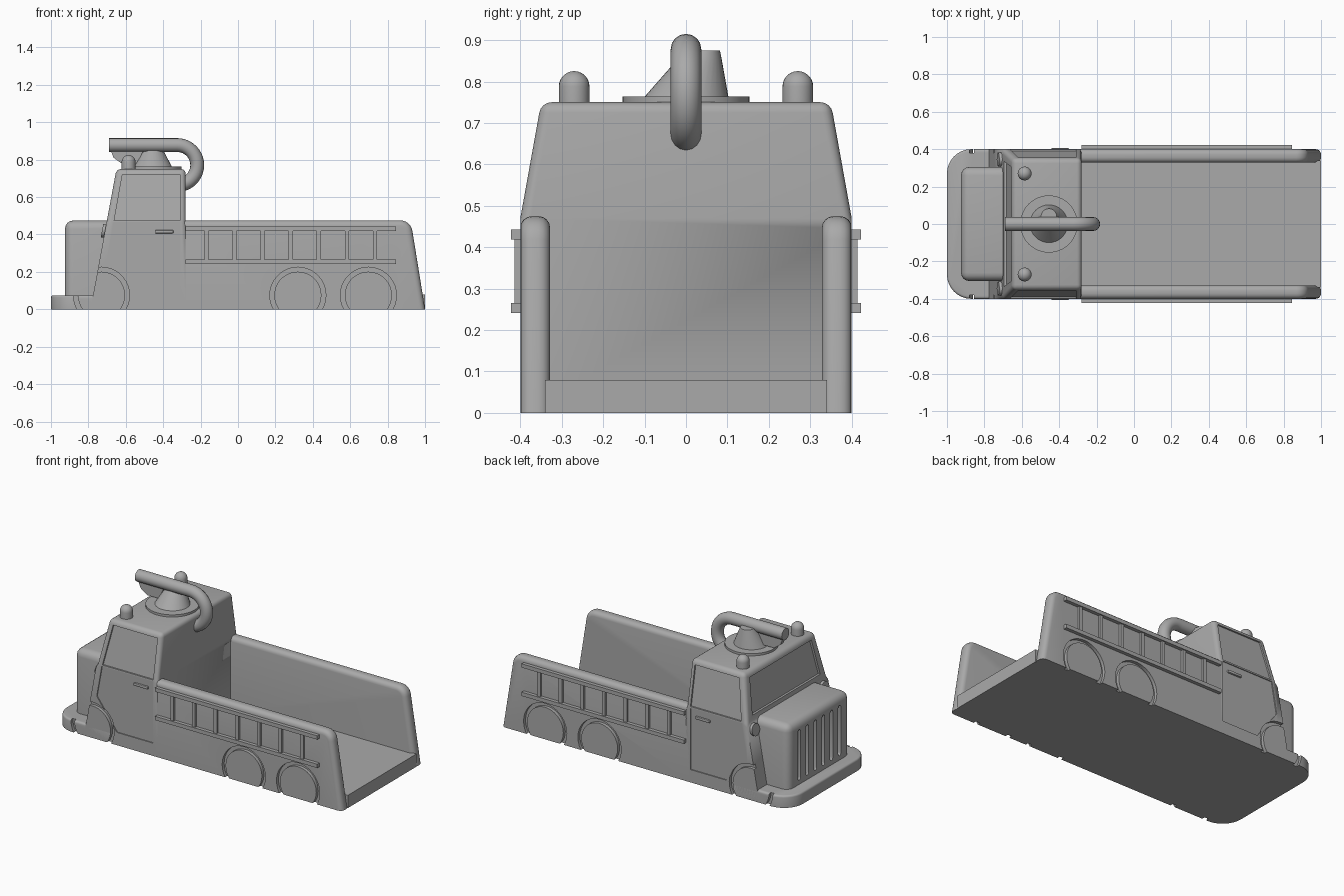
import bpy, bmesh, math

if "Cube" in bpy.data.objects:
    bpy.data.objects.remove(bpy.data.objects["Cube"])

GREY = bpy.data.materials.new("plain_grey")
GREY.use_nodes = True
GREY.diffuse_color = (0.4, 0.4, 0.4, 1)
GREY.node_tree.nodes["Principled BSDF"].inputs["Base Color"].default_value = (0.4, 0.4, 0.4, 1)


def loft(name, rings, bevel=0, segments=4, pick=lambda a, b: True):
    """Skin equal-length rings of points; round the edges that pick accepts."""
    bm = bmesh.new()
    loops = [[bm.verts.new(p) for p in ring] for ring in rings]
    n = len(loops[0])
    for low, high in zip(loops, loops[1:]):
        for i in range(n):
            j = (i + 1) % n
            bm.faces.new((low[i], low[j], high[j], high[i]))
    bm.faces.new(loops[0][::-1])
    bm.faces.new(loops[-1])
    bmesh.ops.recalc_face_normals(bm, faces=bm.faces[:])
    if bevel:
        edges = [e for e in bm.edges if pick(e.verts[0].co, e.verts[1].co)]
        bmesh.ops.bevel(bm, geom=edges, offset=bevel, segments=segments,
                        profile=0.5, affect='EDGES', clamp_overlap=True)
    mesh = bpy.data.meshes.new(name)
    bm.to_mesh(mesh)
    bm.free()
    ob = bpy.data.objects.new(name, mesh)
    bpy.context.collection.objects.link(ob)
    mesh.materials.append(GREY)
    return ob


def prism_y(name, xz, y0, y1, **kw):
    return loft(name, [[(x, y, z) for x, z in xz] for y in (y0, y1)], **kw)


def box(name, x0, x1, y0, y1, z0, z1, **kw):
    return prism_y(name, [(x0, z0), (x1, z0), (x1, z1), (x0, z1)], y0, y1, **kw)


def lathe(name, x, y, profile, n=32):
    return loft(name, [[(x + r * math.cos(i * math.tau / n), y + r * math.sin(i * math.tau / n), z)
                        for i in range(n)] for r, z in profile])


def arc(cx, cz, r, a0, a1, n):
    return [(cx + r * math.cos(math.radians(a0 + (a1 - a0) * i / n)),
             cz + r * math.sin(math.radians(a0 + (a1 - a0) * i / n))) for i in range(n + 1)]


def bake(ob):
    """Turn an object with modifiers or a curve into a plain mesh object."""
    dg = bpy.context.evaluated_depsgraph_get()
    mesh = bpy.data.meshes.new_from_object(ob.evaluated_get(dg))
    if ob.type == 'MESH':
        ob.modifiers.clear()
        ob.data = mesh
        return ob
    name = ob.name
    bpy.data.objects.remove(ob)
    new = bpy.data.objects.new(name, mesh)
    bpy.context.collection.objects.link(new)
    return new


def cut(ob, cutters):
    for c in cutters:
        c.hide_render = True
        mod = ob.modifiers.new("cut", 'BOOLEAN')
        mod.operation = 'DIFFERENCE'
        mod.solver = 'EXACT'
        mod.object = c
    bake(ob)


cutters = []


def cutter(ob):
    cutters.append(ob)
    return ob


def side_y(z):
    return 0.4 - max(0, z - 0.47) * 0.18


def front_x(z):
    return -0.65 - (0.75 - z) * 0.185


WHEEL_Z = 0.075


def wheel_groove(x, s):
    """Ring-shaped cutter that outlines a wheel."""
    ring = cutter(prism_y("groove_cutter", arc(x, WHEEL_Z, 0.15, 0, 350, 35), s * 0.38, s * 0.45))
    core = cutter(prism_y("core_cutter", arc(x, WHEEL_Z, 0.126, 0, 350, 35), s * 0.36, s * 0.47))
    cut(ring, [core])
    return ring


# Cab with sloped windscreen and tapered upper sides
rings = []
for z in (0, 0.47, 0.75):
    w, f = side_y(z), front_x(z)
    rings.append([(f, -w, z), (-0.28, -w, z), (-0.28, w, z), (f, w, z)])
cab = loft("cab", rings, bevel=0.025, pick=lambda a, b: max(a.z, b.z) > 0.7)

# Front bumper plate with rounded corners
plan = [(-0.6, 0.4)] + arc(-0.87, 0.27, 0.13, 90, 180, 8) + arc(-0.87, -0.27, 0.13, 180, 270, 8) + [(-0.6, -0.4)]
bumper = loft("front_bumper", [[(x, y, z) for x, y in plan] for z in (0, 0.075)],
              bevel=0.012, segments=3, pick=lambda a, b: min(a.z, b.z) > 0.07 and a.x + b.x < -1.3)

# Hood with grille slots
hood = box("hood", -0.925, -0.66, -0.305, 0.305, 0, 0.475, bevel=0.045,
           pick=lambda a, b: a.z + b.z > 0.4 and a.x + b.x < -1.4)
slots = []
for i in range(6):
    y = -0.2 + i * 0.08
    outline = arc(y, 0.405, 0.013, 0, 180, 6) + arc(y, 0.115, 0.013, 180, 360, 6)
    slots.append(cutter(loft("slot_cutter", [[(x, p, q) for p, q in outline] for x in (-0.95, -0.905)])))
cut(hood, slots)

# Windscreen recess
screen = [(-0.335, 0.5), (0.335, 0.5), (0.305, 0.715), (-0.305, 0.715)]
cut(cab, [cutter(loft("screen_cutter", [[(front_x(z) + d, y, z) for y, z in screen] for d in (-0.05, 0.014)]))])

# Cargo bed floor
box("bed_floor", -0.3, 1.0, -0.34, 0.34, 0, 0.08)

door = [(-0.56, 0.08), (-0.31, 0.08), (-0.31, 0.465), (-0.665, 0.465), (-0.7, 0.27)]
window = [(-0.662, 0.475), (-0.31, 0.475), (-0.31, 0.72), (-0.618, 0.72)]
wall_outline = ([(-0.3, 0), (1.0, 0)] + arc(0.868, 0.41, 0.065, 8, 90, 6) + [(-0.3, 0.475)])

for s, side in ((-1, "right"), (1, "left")):
    # Door and window panels
    panels = [cutter(loft("panel_cutter", [[(x, s * (side_y(z) + d), z) for x, z in shape]
                                           for d in (-depth, 0.05)]))
              for shape, depth in ((door, 0.006), (window, 0.01))]
    front_ring = wheel_groove(-0.73, s)
    cut(cab, panels + [front_ring])
    cut(bumper, [front_ring])

    # Fender arch over the front wheel
    half = arc(-0.73, WHEEL_Z, 0.192, 0, 180, 24)
    fender = prism_y(side + "_fender", [(-0.922, 0), (-0.538, 0)] + half, s * 0.28, s * 0.402,
                     bevel=0.012, segments=3,
                     pick=lambda a, b: a.y == b.y and abs(a.y) > 0.39 and a.z + b.z > 0.16)
    cut(fender, [front_ring])

    # Bed wall with rounded rim and outlined rear wheels
    wall = prism_y(side + "_bed_wall", wall_outline, s * 0.328, s * 0.4, bevel=0.028,
                   pick=lambda a, b: a.y == b.y and a.z + b.z > 0.1 and a.x + b.x > -0.58)
    cut(wall, [wheel_groove(x, s) for x in (0.32, 0.697)])

    # Ladder
    for label, z in (("lower", 0.253), ("upper", 0.431)):
        box(f"{side}_ladder_{label}_rail", -0.28, 0.845, s * 0.39, s * 0.422, z - 0.012, z + 0.012)
    for i in range(7):
        x = -0.168 + i * 0.15
        box(f"{side}_ladder_rung_{i + 1}", x - 0.011, x + 0.011, s * 0.39, s * 0.414, 0.25, 0.435)

    # Door handle
    box(side + "_door_handle", -0.445, -0.345, s * 0.385, s * 0.405, 0.406, 0.424,
        bevel=0.006, segments=2)

    # Headlamp beside the hood
    lamp = arc(s * 0.345, 0.42, 0.037, 0, 345, 23)
    loft(side + "_headlamp", [[(front_x(z) + d, y, z) for y, z in lamp] for d in (0.02, -0.016)])

    # Domed roof light
    lathe(side + "_roof_light", -0.585, s * 0.27,
          [(0.037, 0.74)] + [(r, z) for r, z in arc(0, 0.788, 0.037, 0, 86, 7)], 24)

# Turret base disc and leaning cone
lathe("turret_base", -0.455, 0, [(0.153, 0.74), (0.153, 0.764)], 48)
loft("turret_cone", [[(-0.455 + r * math.cos(i * math.tau / 32), y + r * math.sin(i * math.tau / 32), z)
                      for i in range(32)]
                     for r, y, z in ((0.103, 0, 0.76), (0.05, 0.035, 0.86), (0.042, 0.04, 0.875))])

# Water cannon tube with hooked rear end
path = [(-0.69, 0.878)] + arc(-0.325, 0.771, 0.107, 90, -90, 20)
curve = bpy.data.curves.new("water_cannon", 'CURVE')
curve.dimensions = '3D'
curve.bevel_depth = 0.037
curve.bevel_resolution = 6
curve.use_fill_caps = True
spline = curve.splines.new('POLY')
spline.points.add(len(path) - 1)
for point, (x, z) in zip(spline.points, path):
    point.co = (x, 0, z, 1)
curve.materials.append(GREY)
cannon = bpy.data.objects.new("water_cannon", curve)
bpy.context.collection.objects.link(cannon)
bake(cannon)

# Fin under the nozzle
prism_y("nozzle_fin", [(-0.685, 0.86), (-0.665, 0.81), (-0.62, 0.778), (-0.54, 0.778), (-0.5, 0.86)], -0.015, 0.015)

for ob in cutters:
    bpy.data.objects.remove(ob)

# Smooth shading with sharp edges kept
bpy.ops.object.select_all(action='DESELECT')
for ob in bpy.context.scene.objects:
    if ob.type == 'MESH':
        ob.select_set(True)
        bpy.context.view_layer.objects.active = ob
bpy.ops.object.shade_smooth_by_angle(angle=math.radians(35))
